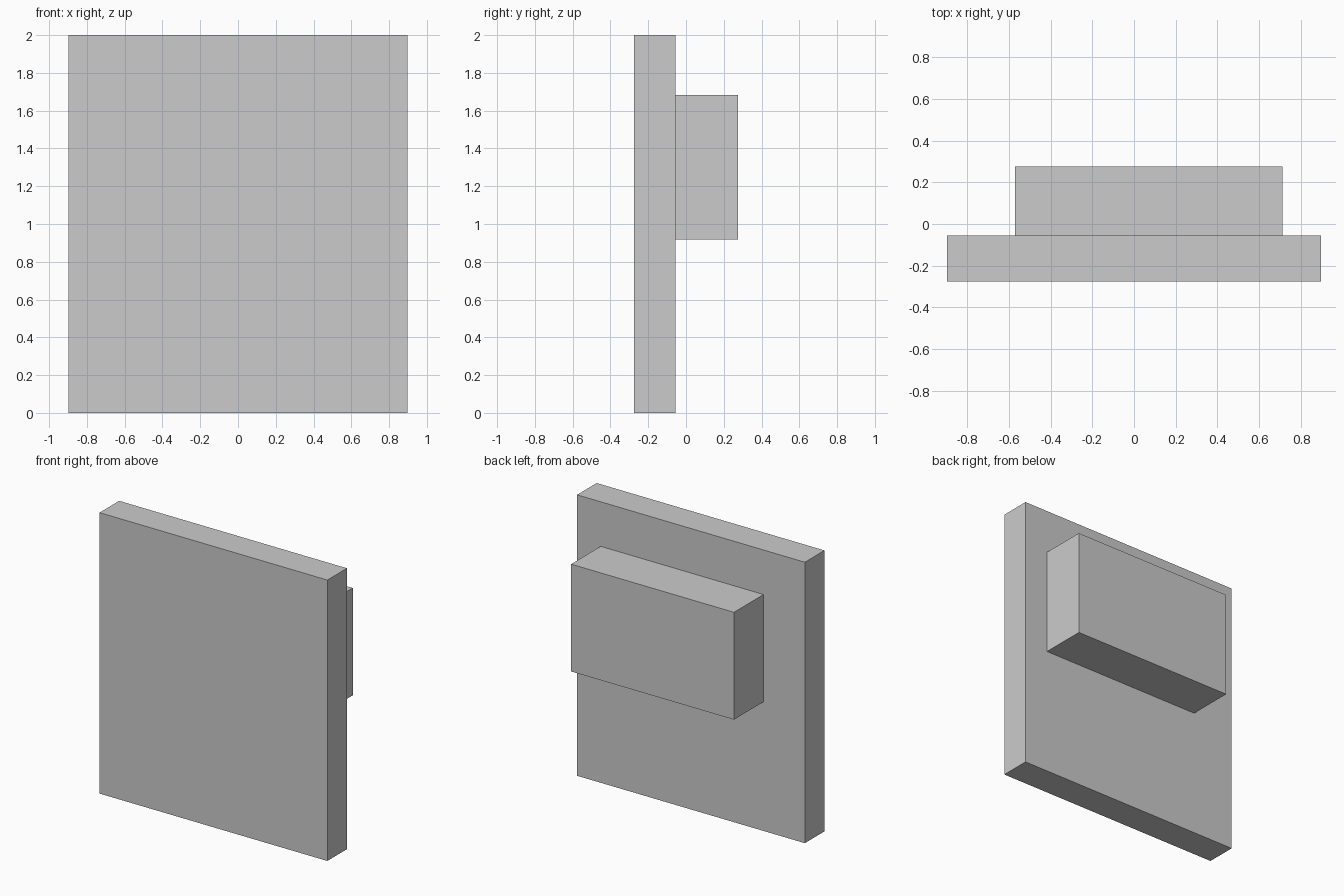
import bpy

if "Cube" in bpy.data.objects:
    bpy.data.objects.remove(bpy.data.objects["Cube"])


def box(name, x, y, z):
    """Axis-aligned box from (min, max) ranges."""
    ranges = (x, y, z)
    bpy.ops.mesh.primitive_cube_add(size=1)
    obj = bpy.context.object
    obj.name = name
    center = [(a + b) / 2 for a, b in ranges]
    for v in obj.data.vertices:
        v.co = [c * (b - a) for c, (a, b) in zip(v.co, ranges)]
    obj.location = center
    return obj


# Upright slab
box("front_panel", (-0.897, 0.897), (-0.276, -0.056), (0.0, 2.0))

# Block on the rear of the slab, offset towards +x
box("rear_block", (-0.571, 0.711), (-0.056, 0.276), (0.919, 1.683))
